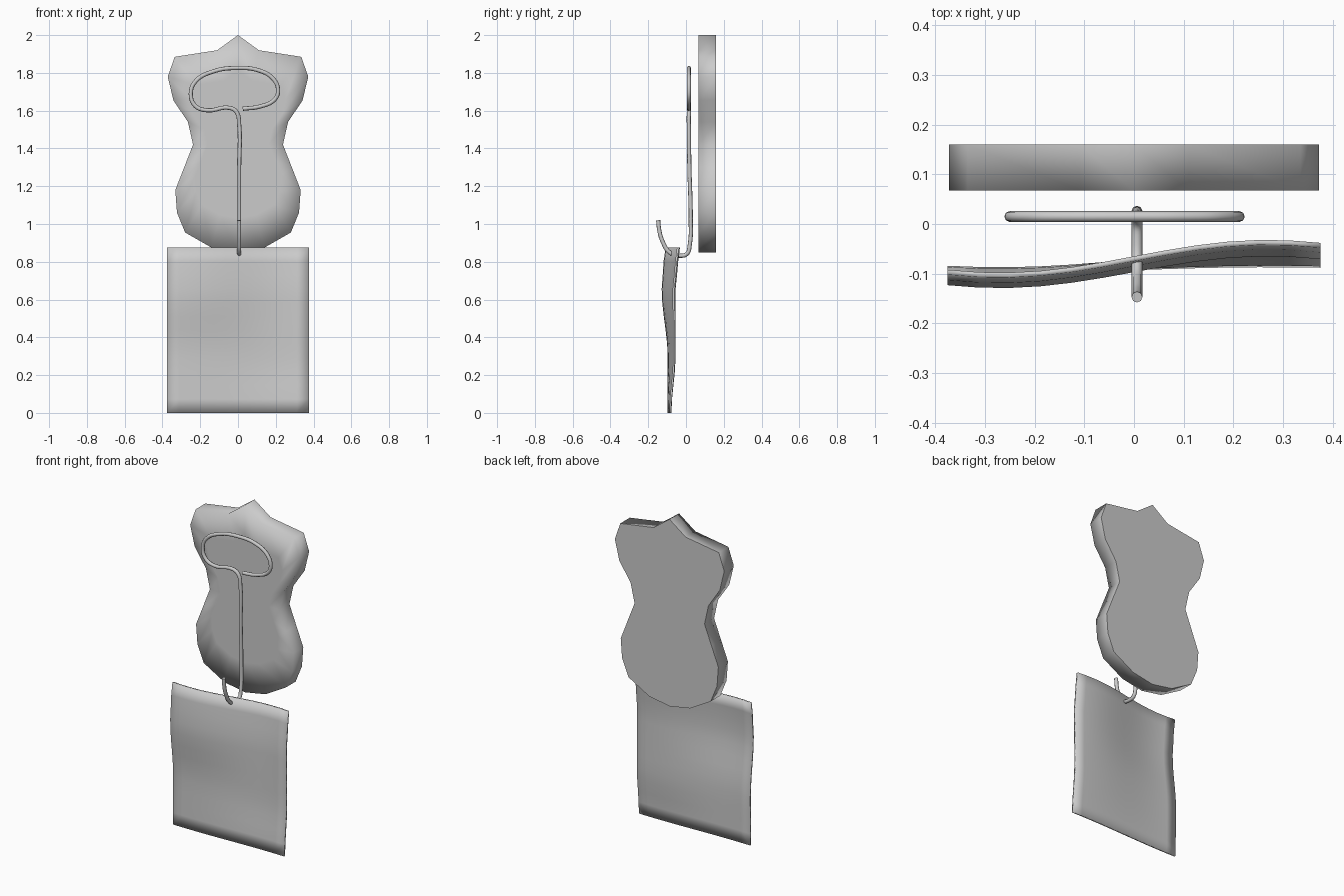
import bpy, bmesh, math
from mathutils import Vector

if "Cube" in bpy.data.objects:
    bpy.data.objects.remove(bpy.data.objects["Cube"])


def make_object(name, bm):
    bmesh.ops.recalc_face_normals(bm, faces=bm.faces[:])
    mesh = bpy.data.meshes.new(name)
    bm.to_mesh(mesh)
    bm.free()
    obj = bpy.data.objects.new(name, mesh)
    bpy.context.collection.objects.link(obj)
    return obj


def lerp_table(table, t):
    for (t0, *a), (t1, *b) in zip(table, table[1:]):
        if t <= t1:
            f = (t - t0) / (t1 - t0)
            f = f * f * (3 - 2 * f)
            return [p + (q - p) * f for p, q in zip(a, b)]
    return table[-1][1:]


# Backing plaque: mirrored outline, soft front edge, crisp flat back
half = [(0.11, 1.92), (0.335, 1.885), (0.372, 1.78), (0.342, 1.655),
        (0.265, 1.54), (0.238, 1.42), (0.285, 1.30), (0.332, 1.18),
        (0.323, 1.06), (0.28, 0.955), (0.14, 0.875)]
outline = [(0, 2.0)] + half + [(0, 0.85)] + [(-x, z) for x, z in reversed(half)]
bm = bmesh.new()


def ring(y, scale):
    return [bm.verts.new((x * scale, y, 1.42 + (z - 1.42) * scale)) for x, z in outline]


back, front, inner = ring(0.16, 1), ring(0.067, 1), ring(0.067, 0.68)
n = len(outline)
for a, b in ((back, front), (front, inner)):
    for i in range(n):
        j = (i + 1) % n
        bm.faces.new((a[i], a[j], b[j], b[i]))
bm.faces.new(inner)
bm.faces.new(back)
for f in bm.faces:
    f.smooth = True
for i in range(n):
    bm.edges.get((back[i], back[(i + 1) % n])).smooth = False
make_object("plaque", bm)

# Wavy sheet: S-shaped bend that fades towards the bottom
NX, NZ, T = 12, 12, 0.01
bends = [(0, -0.088, 0.006), (0.3, -0.076, 0.016), (0.65, -0.092, 0.032),
         (0.8, -0.08, 0.034), (0.875, -0.07, 0.033)]
bm = bmesh.new()
layers = []
for side in (-T / 2, T / 2):
    layer = {}
    for i in range(NX + 1):
        for k in range(NZ + 1):
            x, z = -0.375 + 0.75 * i / NX, 0.875 * k / NZ
            c, a = lerp_table(bends, z)
            y = c + a * math.sin(math.pi * x / 0.54) + side
            layer[i, k] = bm.verts.new((x, y, z))
    for i in range(NX):
        for k in range(NZ):
            bm.faces.new((layer[i, k], layer[i + 1, k], layer[i + 1, k + 1], layer[i, k + 1]))
    layers.append(layer)
rim = ([(i, 0) for i in range(NX)] + [(NX, k) for k in range(NZ)]
       + [(i, NZ) for i in range(NX, 0, -1)] + [(0, k) for k in range(NZ, 0, -1)])
f, b = layers
for p, q in zip(rim, rim[1:] + rim[:1]):
    bm.faces.new((f[p], f[q], b[q], b[p]))
for face in bm.faces:
    face.smooth = True
make_object("hanging_sheet", bm)

# Bent wire: flattened loop at the top, long stem, upturned hook at the bottom
path = [(0.025, .015, 1.61), (0.12, .015, 1.623), (0.195, .015, 1.66), (0.212, .015, 1.71),
        (0.185, .015, 1.77), (0.11, .015, 1.813), (0.0, .015, 1.826), (-0.13, .015, 1.808),
        (-0.225, .015, 1.755), (-0.25, .015, 1.69), (-0.226, .015, 1.625), (-0.165, .015, 1.602),
        (-0.04, .015, 1.614), (-0.006, .015, 1.59), (0.006, .015, 1.53), (0.006, .018, 1.3),
        (0.006, .025, 1.03), (0.006, .02, 0.89), (0.006, .005, 0.842), (0.006, -.03, 0.832),
        (0.006, -.085, 0.848), (0.006, -.125, 0.91), (0.006, -.142, 0.97), (0.006, -.147, 1.02)]
curve = bpy.data.curves.new("wire_hook", 'CURVE')
curve.dimensions = '3D'
curve.bevel_depth = 0.011
curve.bevel_resolution = 2
curve.resolution_u = 5
curve.use_fill_caps = True
spline = curve.splines.new('BEZIER')
spline.bezier_points.add(len(path) - 1)
for point, co in zip(spline.bezier_points, path):
    point.co = Vector(co)
    point.handle_left_type = point.handle_right_type = 'AUTO'
wire = bpy.data.objects.new("wire_hook", curve)
bpy.context.collection.objects.link(wire)
